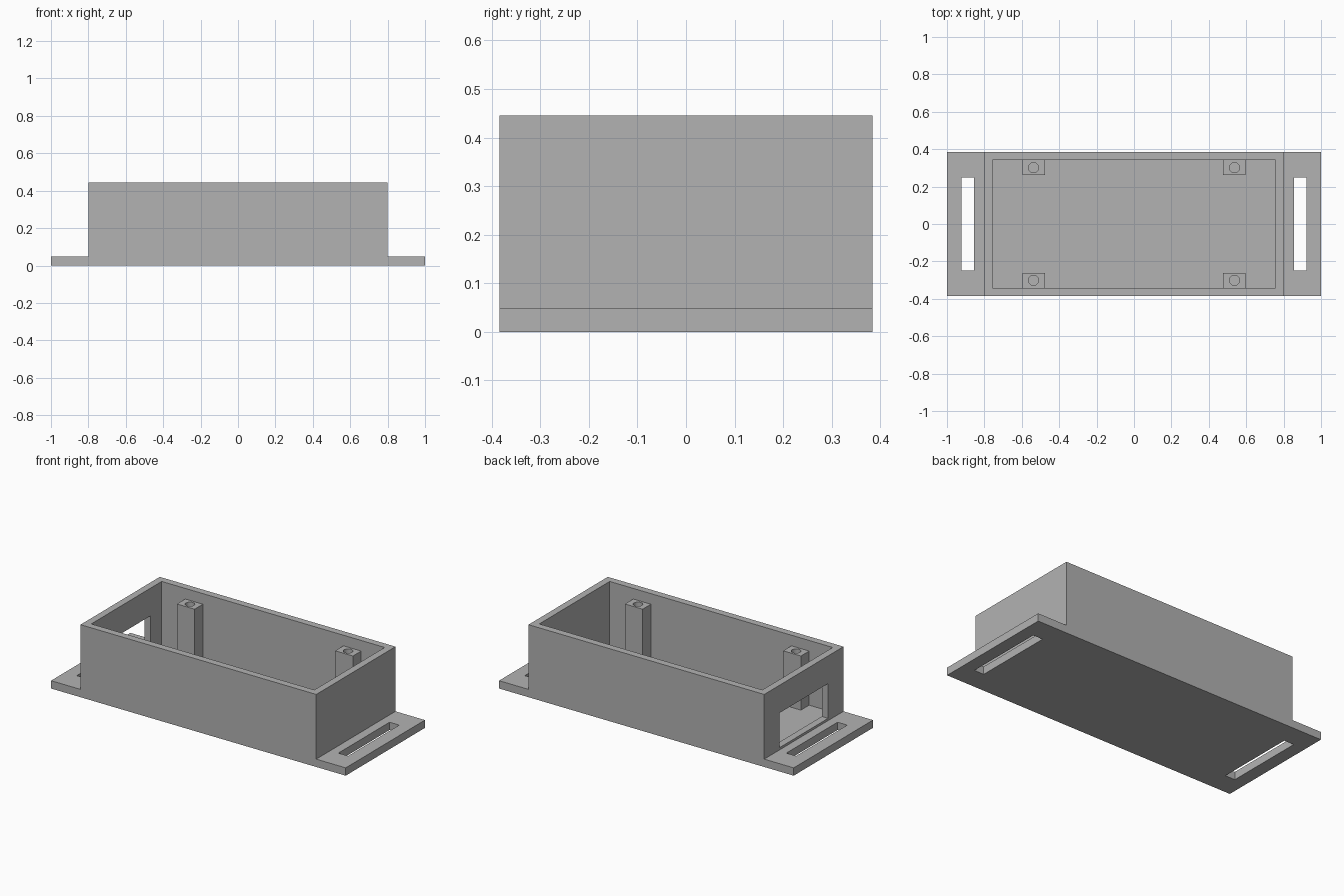
import bpy
import bmesh
from mathutils import Matrix, Vector

if "Cube" in bpy.data.objects:
    bpy.data.objects.remove(bpy.data.objects["Cube"], do_unlink=True)

# Main dimensions
HALF_L, HALF_W = 1.0, 0.384      # base plate
BODY, HEIGHT = 0.8, 0.445        # box half length and height
PLATE, WALL = 0.048, 0.043
INNER_X, INNER_Y = BODY - WALL, HALF_W - WALL
POST_TOP = 0.38

grey = bpy.data.materials.new("plain_grey")
grey.use_nodes = True
grey.diffuse_color = (0.448, 0.448, 0.448, 1)
grey.node_tree.nodes["Principled BSDF"].inputs["Base Color"].default_value = grey.diffuse_color


def finish(name, bm):
    bmesh.ops.recalc_face_normals(bm, faces=bm.faces)
    mesh = bpy.data.meshes.new(name)
    bm.to_mesh(mesh)
    bm.free()
    mesh.materials.append(grey)
    obj = bpy.data.objects.new(name, mesh)
    bpy.context.collection.objects.link(obj)
    return obj


def box(name, low, high):
    low, high = Vector(low), Vector(high)
    bm = bmesh.new()
    place = Matrix.Translation((low + high) / 2) @ Matrix.Diagonal((*(high - low), 1))
    bmesh.ops.create_cube(bm, size=1, matrix=place)
    return finish(name, bm)


def cylinder(name, x, y, low, high, radius):
    bm = bmesh.new()
    bmesh.ops.create_cone(bm, cap_ends=True, segments=32, radius1=radius, radius2=radius,
                          depth=high - low, matrix=Matrix.Translation((x, y, (low + high) / 2)))
    return finish(name, bm)


def cut(target, cutter):
    cutter.hide_render = True
    mod = target.modifiers.new("cut", "BOOLEAN")
    mod.operation, mod.solver, mod.object = "DIFFERENCE", "EXACT", cutter
    bpy.context.view_layer.objects.active = target
    bpy.ops.object.modifier_apply(modifier=mod.name)
    bpy.data.objects.remove(cutter, do_unlink=True)


# Box with mounting flanges: one stepped profile extruded front to back
half = [(HALF_L, 0), (HALF_L, PLATE), (BODY, PLATE), (BODY, HEIGHT)]
profile = half + [(-x, z) for x, z in reversed(half)]
bm = bmesh.new()
face = bm.faces.new([bm.verts.new((x, -HALF_W, z)) for x, z in profile])
moved = bmesh.ops.extrude_face_region(bm, geom=[face])["geom"]
bmesh.ops.translate(bm, vec=(0, 2 * HALF_W, 0),
                    verts=[v for v in moved if isinstance(v, bmesh.types.BMVert)])
shell = finish("box_with_flanges", bm)

# Open cavity
cut(shell, box("cavity_cutter", (-INNER_X, -INNER_Y, PLATE), (INNER_X, INNER_Y, 1)))

# Strap slots in both flanges
for side in (-1, 1):
    x = side * 0.888
    cut(shell, box("slot_cutter", (x - 0.033, -0.248, -0.1), (x + 0.033, 0.248, 0.2)))

# Connector window in one end wall
cut(shell, box("window_cutter", (-BODY - 0.1, -0.235, 0.062), (-INNER_X + 0.1, 0.235, 0.275)))

# Four screw posts against the long walls, sunk slightly into the shell
for sx, side in ((-1, "right"), (1, "left")):
    for sy, end in ((-1, "front"), (1, "back")):
        x, ys = sx * 0.537, sorted((sy * 0.261, sy * (INNER_Y + 0.01)))
        post = box(f"screw_post_{end}_{side}", (x - 0.06, ys[0], PLATE - 0.01),
                   (x + 0.06, ys[1], POST_TOP))
        cut(post, cylinder("hole_cutter", x, sy * 0.301, 0.15, 0.5, 0.027))
